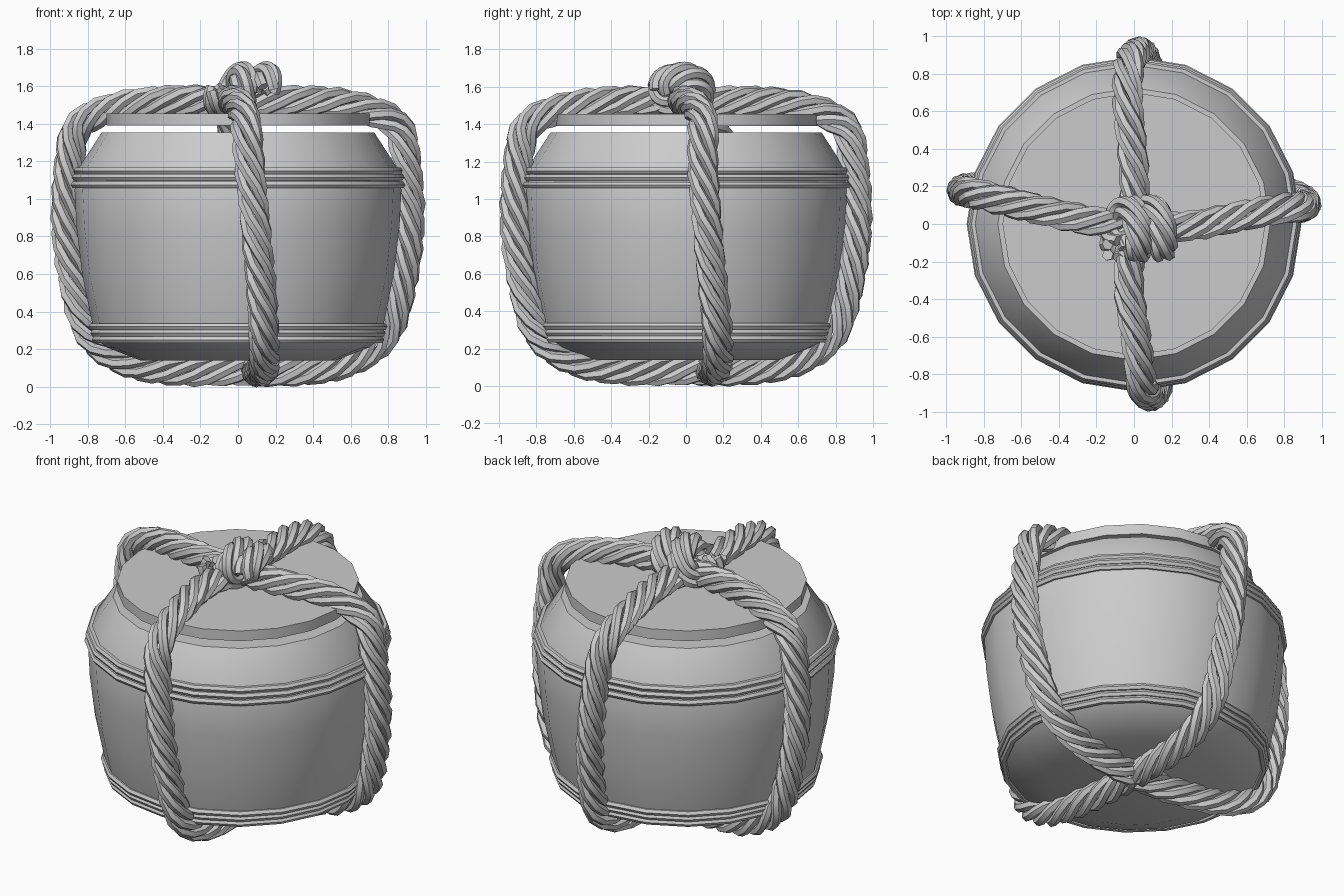
import bpy, bmesh, math
from mathutils import Vector

if "Cube" in bpy.data.objects:
    bpy.data.objects.remove(bpy.data.objects["Cube"])

SIDES = 20


def shade(obj):
    bpy.ops.object.select_all(action='DESELECT')
    obj.select_set(True)
    bpy.context.view_layer.objects.active = obj
    bpy.ops.object.shade_smooth_by_angle(angle=math.radians(30))


def lathe(name, profile, closed=False):
    """Spin (radius, z) points round the z axis; open profiles get capped."""
    bm = bmesh.new()
    rings = []
    for r, z in profile:
        rings.append([bm.verts.new((r * math.cos(2 * math.pi * i / SIDES),
                                    r * math.sin(2 * math.pi * i / SIDES), z))
                      for i in range(SIDES)])
    n = len(rings)
    for k in range(n if closed else n - 1):
        a, b = rings[k], rings[(k + 1) % n]
        for i in range(SIDES):
            j = (i + 1) % SIDES
            bm.faces.new((a[i], a[j], b[j], b[i]))
    if not closed:
        bm.faces.new(rings[0][::-1])
        bm.faces.new(rings[-1])
    bmesh.ops.recalc_face_normals(bm, faces=bm.faces)
    me = bpy.data.meshes.new(name)
    bm.to_mesh(me)
    bm.free()
    obj = bpy.data.objects.new(name, me)
    bpy.context.collection.objects.link(obj)
    shade(obj)
    return obj


def sample(points, per, closed):
    """Catmull-Rom samples through the points."""
    n = len(points)
    get = (lambda i: points[i % n]) if closed else (lambda i: points[max(0, min(n - 1, i))])
    out = []
    for i in range(n if closed else n - 1):
        a, b, c, d = (get(i + k) for k in (-1, 0, 1, 2))
        for s in range(per):
            t = s / per
            out.append(0.5 * (2 * b + (c - a) * t + (2 * a - 5 * b + 4 * c - d) * t * t
                              + (3 * b - a - 3 * c + d) * t ** 3))
    if not closed:
        out.append(points[-1])
    return out


def rope(name, points, axis, turns, closed=True, per=4, strands=5, offset=0.056, thick=0.03):
    """Twist several strands around a path; axis is roughly normal to the path's plane."""
    path = sample(points, per, closed)
    n = len(path)
    # even out the twist by arc length
    dist = [0.0]
    for i in range(n):
        dist.append(dist[-1] + (path[(i + 1) % n] - path[i]).length)
    total = dist[n] if closed else dist[n - 1]
    cu = bpy.data.curves.new(name, 'CURVE')
    cu.dimensions = '3D'
    cu.bevel_depth = thick
    cu.bevel_resolution = 1
    cu.use_fill_caps = not closed
    for k in range(strands):
        sp = cu.splines.new('POLY')
        sp.points.add(n - 1)
        sp.use_cyclic_u = closed
        for i, p in enumerate(path):
            nxt = path[(i + 1) % n] if closed else path[min(n - 1, i + 1)]
            prv = path[i - 1] if closed else path[max(0, i - 1)]
            t = (nxt - prv).normalized()
            u = (axis - t * axis.dot(t)).normalized()
            v = t.cross(u)
            a = -2 * math.pi * (turns * dist[i] / total + k / strands)
            q = p + offset * (u * math.cos(a) + v * math.sin(a))
            sp.points[i].co = (*q, 1)
    obj = bpy.data.objects.new(name, cu)
    bpy.context.collection.objects.link(obj)
    bpy.ops.object.select_all(action='DESELECT')
    obj.select_set(True)
    bpy.context.view_layer.objects.active = obj
    bpy.ops.object.convert(target='MESH')
    obj = bpy.context.view_layer.objects.active
    shade(obj)
    return obj


# Barrel body and lid
lathe("barrel_body", [(0.52, 0.14), (0.70, 0.21), (0.75, 0.25), (0.775, 0.33), (0.83, 0.6),
                      (0.86, 0.85), (0.87, 1.05), (0.845, 1.17), (0.725, 1.355)])
lathe("barrel_lid", [(0.70, 1.39), (0.70, 1.455)])

# Two groups of three thin hoops
for group, levels in (("lower", ((0.25, 0.757), (0.285, 0.765), (0.32, 0.775))),
                      ("upper", ((1.075, 0.87), (1.115, 0.865), (1.15, 0.855)))):
    for k, (z, r) in enumerate(levels):
        lathe(f"{group}_hoop_{k + 1}",
              [(r + 0.021 * math.cos(math.tau * i / 6), z + 0.02 * math.sin(math.tau * i / 6))
               for i in range(6)], closed=True)

# Half outline of a rope loop, bottom centre to top centre
HALF = [(0, 0.085), (0.3, 0.085), (0.58, 0.13), (0.79, 0.28), (0.88, 0.58), (0.915, 0.9),
        (0.895, 1.2), (0.84, 1.40), (0.6, 1.50), (0.3, 1.525), (0, 1.52)]


def loop(plus, minus, to_point):
    pts = [to_point(s, d, z) for (s, z), d in zip(HALF, plus)]
    return pts + [to_point(-s, d, z) for (s, z), d in list(zip(HALF, minus))[-2:0:-1]]


# Sideways rope loop (left and right) and lengthways loop (front and back)
rope("side_rope", loop([.12, .15, .17, .17, .14, .11, .09, .09, .05, -.01, -.01],
                       [.12, .15, .18, .19, .19, .18, .17, .16, .10, .03, -.01],
                       lambda s, d, z: Vector((s, d, z))), Vector((0, 1, 0)), 9)
rope("front_back_rope", loop([.10, .10, .09, .08, .06, .03, .0, -.03, -.03, .0, .0],
                             [.10, .13, .14, .14, .12, .09, .06, .04, .01, -.03, .0],
                             lambda s, d, z: Vector((d, s, z))), Vector((1, 0, 0)), 9)

# Knot on top: two coils wound over the crossing
coil = []
for i in range(21):
    a = math.tau * i / 10 + math.pi
    x = -0.10 + 0.25 * i / 20
    coil.append(Vector((x + 0.03 * math.sin(a), -0.025 + 0.11 * math.cos(a), 1.58 + 0.075 * math.sin(a))))
rope("top_knot", coil, Vector((1, 0, 0)), 2.5, closed=False, per=3, offset=0.05, thick=0.031)
